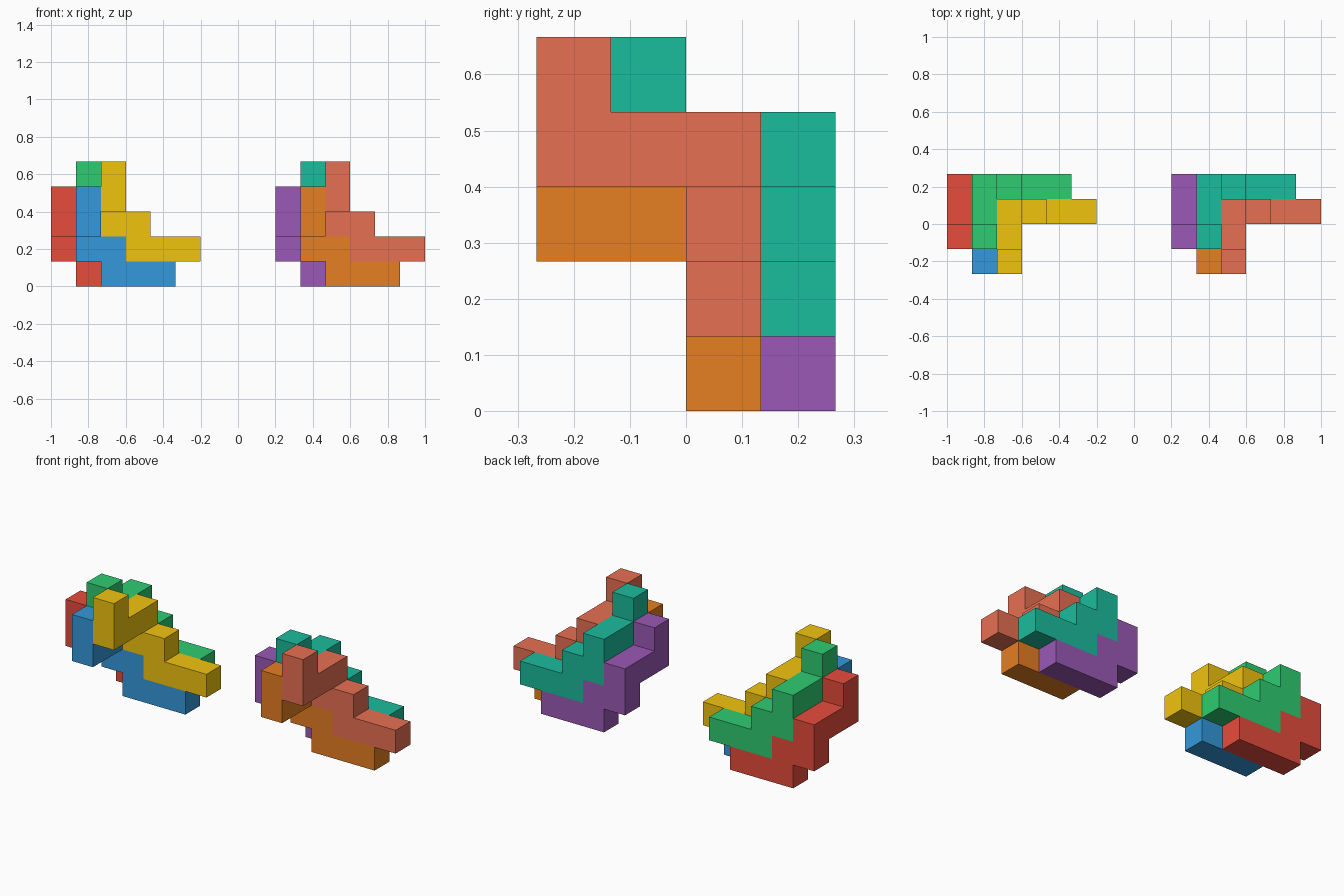
import bpy, bmesh
from mathutils import Vector

if "Cube" in bpy.data.objects:
    bpy.data.objects.remove(bpy.data.objects["Cube"])

U = 2 / 15                                   # edge of one cube cell
ORIGIN = Vector((-1, -2 * U, 0))             # corner of cell (0, 0, 0)
AXES = [Vector(a) for a in ((1, 0, 0), (0, 1, 0), (0, 0, 1))]
STEP = {"x": (1, 0, 0), "y": (0, 1, 0), "d": (0, 0, -1)}


def walk(start, moves):
    """Cells visited by a path of unit steps."""
    cells = [tuple(start)]
    for m in moves:
        cells.append(tuple(a + b for a, b in zip(cells[-1], STEP[m])))
    return cells


def linear(c):
    return c / 12.92 if c <= 0.04045 else ((c + 0.055) / 1.055) ** 2.4


def piece(name, start, color):
    """One stepped bar: the outer skin of its path of cubes."""
    cells = set(walk(start, "dyydxdxx"))
    bm = bmesh.new()
    for cell in cells:
        center = Vector(cell) + Vector((0.5, 0.5, 0.5))
        for i in range(3):
            for s in (-1, 1):
                n = AXES[i] * s
                if tuple(int(a + b) for a, b in zip(cell, n)) in cells:
                    continue
                a, b = AXES[(i + 1) % 3] / 2, AXES[(i + 2) % 3] / 2 * s
                mid = center + n / 2
                corners = (mid - a - b, mid + a - b, mid + a + b, mid - a + b)
                bm.faces.new([bm.verts.new(ORIGIN + p * U) for p in corners])
    bmesh.ops.remove_doubles(bm, verts=bm.verts, dist=1e-4)
    bmesh.ops.dissolve_limit(bm, angle_limit=0.01, verts=bm.verts, edges=bm.edges)
    bmesh.ops.recalc_face_normals(bm, faces=bm.faces)
    mesh = bpy.data.meshes.new(name)
    bm.to_mesh(mesh)
    bm.free()
    mat = bpy.data.materials.new(name + "_paint")
    mat.diffuse_color = (*[linear(c / 255) for c in color], 1)
    mat.use_nodes = True
    mat.node_tree.nodes["Principled BSDF"].inputs["Base Color"].default_value = mat.diffuse_color
    mesh.materials.append(mat)
    bpy.context.collection.objects.link(bpy.data.objects.new(name, mesh))


# Four identical bars nest into a bundle; the bundle appears twice
STARTS = [(0, 1, 3), (1, 0, 3), (1, 1, 4), (2, 0, 4)]
BUNDLES = [
    (0, [("red_bar", (231, 76, 60)), ("blue_bar", (52, 152, 219)),
         ("green_bar", (46, 204, 113)), ("yellow_bar", (241, 196, 15))]),
    (9, [("purple_bar", (155, 89, 182)), ("orange_bar", (230, 126, 34)),
         ("teal_bar", (26, 188, 156)), ("coral_bar", (231, 112, 82))]),
]
for shift, bars in BUNDLES:
    for (x, y, z), (name, color) in zip(STARTS, bars):
        piece(name, (x + shift, y, z), color)
